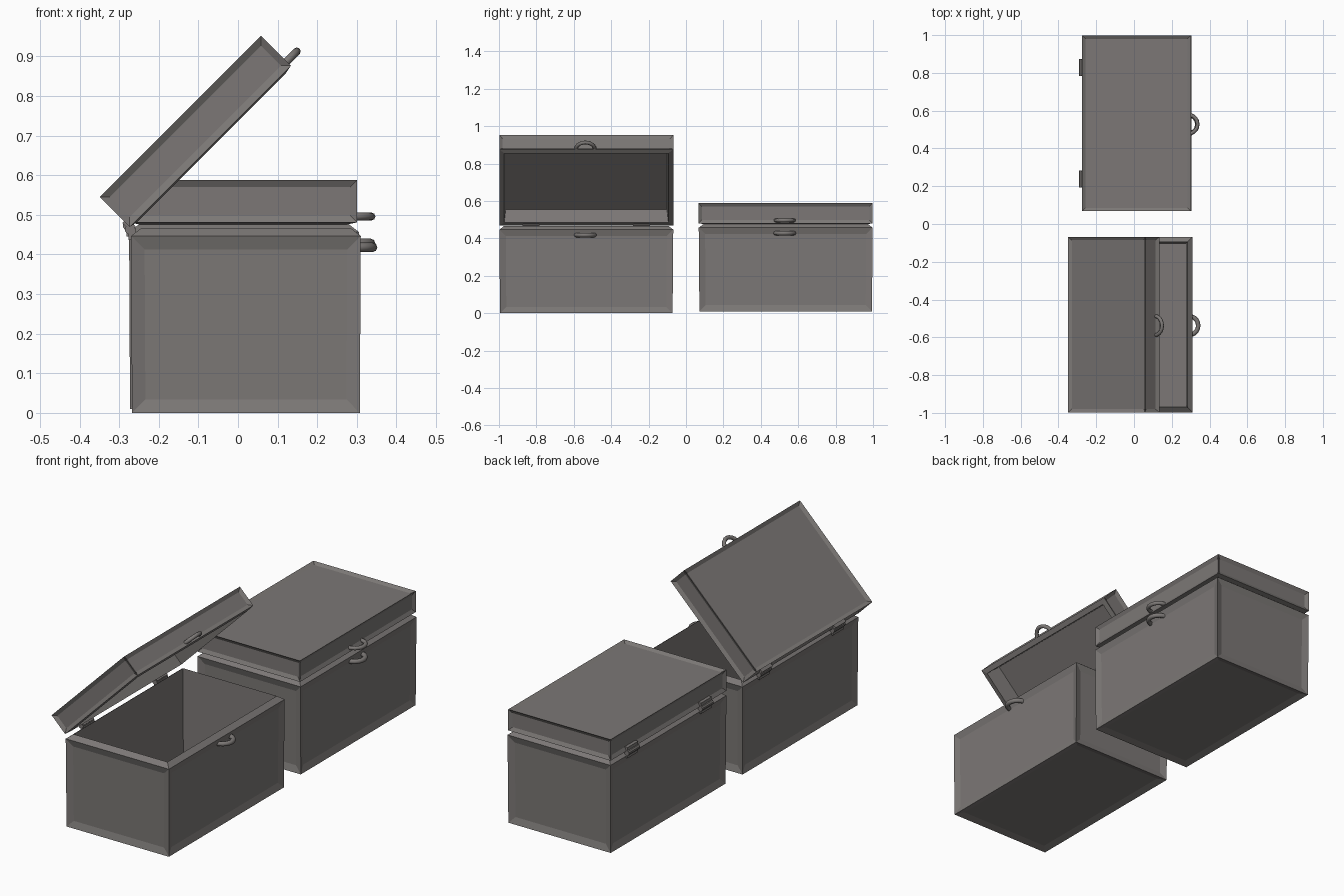
import bpy, bmesh, math
from mathutils import Matrix, Vector

if "Cube" in bpy.data.objects:
    bpy.data.objects.remove(bpy.data.objects["Cube"])

grey = bpy.data.materials.new("warm grey metal")
grey.diffuse_color = (0.2, 0.187, 0.18, 1)
grey.use_nodes = True
grey.node_tree.nodes["Principled BSDF"].inputs["Base Color"].default_value = grey.diffuse_color

LEN_Y = 0.93   # chest length
DEPTH = 0.58   # chest depth
T = Matrix.Translation


def finish(name, bm, matrix, smooth=False):
    me = bpy.data.meshes.new(name)
    bmesh.ops.recalc_face_normals(bm, faces=bm.faces[:])
    for f in bm.faces:
        f.smooth = smooth
    bm.to_mesh(me)
    bm.free()
    me.materials.append(grey)
    ob = bpy.data.objects.new(name, me)
    ob.matrix_world = matrix
    bpy.context.collection.objects.link(ob)
    return ob


def tray(dx, dy, h, panel, rim, floor, taper):
    """Open box with recessed outer panels, a sloping rim and a hollow inside."""
    bm = bmesh.new()
    bmesh.ops.create_cube(bm, size=1, matrix=T((0, 0, h / 2)) @ Matrix.Diagonal((dx, dy, h, 1)))
    for v in bm.verts:
        if v.co.z < h / 2:
            v.co.x *= taper
            v.co.y *= taper
    bm.normal_update()
    top = max(bm.faces, key=lambda f: f.calc_center_median().z)
    outer = [f for f in bm.faces if f != top]
    bmesh.ops.inset_individual(bm, faces=outer, thickness=panel, depth=-0.01, use_even_offset=True)
    # sloping rim, then the cavity
    bmesh.ops.inset_individual(bm, faces=[top], thickness=0.026, depth=rim, use_even_offset=True)
    bmesh.ops.inset_individual(bm, faces=[top], thickness=0.008, depth=-(h + rim - floor), use_even_offset=True)
    return bm


def half_ring(name, matrix, minor):
    """Half ring lying flat and bulging towards +x."""
    bm = bmesh.new()
    c = bmesh.ops.create_circle(bm, segments=8, radius=minor,
                                matrix=T((0, -0.05, 0)) @ Matrix.Rotation(math.pi / 2, 4, 'Y'))
    bmesh.ops.spin(bm, geom=c["verts"] + bm.edges[:], cent=(0, 0, 0), axis=(0, 0, 1),
                   angle=math.pi, steps=10)
    return finish(name, bm, matrix, True)


def chest(tag, y, dx, dz, angle):
    place = T((dx, y, dz))
    # base
    finish(tag + "_base", tray(DEPTH, LEN_Y, 0.447, 0.034, 0.02, 0.03, 0.992),
           place @ T((0.02, 0, 0)))
    half_ring(tag + "_base_ring", place @ T((0.29, -0.005, 0.418)), 0.012)
    # lid turns about its lower back edge
    hinge = place @ T((-0.27, 0, 0.466)) @ Matrix.Rotation(-angle, 4, 'Y')
    bm = tray(0.576, LEN_Y, 0.107, 0.018, 0.005, 0.022, 1)
    bmesh.ops.transform(bm, verts=bm.verts[:],
                        matrix=T((0.288, 0, 0.112)) @ Matrix.Rotation(math.pi, 4, 'X'))
    finish(tag + "_lid", bm, hinge)
    half_ring(tag + "_lid_ring", hinge @ T((0.562, -0.005, 0.02)), 0.01)
    # hinge barrels with a leaf on the base and one on the lid
    for i, hy in enumerate((-0.295, 0.295)):
        bm = bmesh.new()
        bmesh.ops.create_cone(bm, cap_ends=True, segments=10, radius1=0.013, radius2=0.013,
                              depth=0.09, matrix=Matrix.Rotation(math.pi / 2, 4, 'X'))
        finish(f"{tag}_hinge_barrel_{i}", bm, place @ T((-0.273, hy, 0.463)))
        for part, m, z in (("base", place @ T((-0.27, hy, 0.463)), -0.012),
                           ("lid", hinge @ T((0, hy, 0)), 0.01)):
            bm = bmesh.new()
            bmesh.ops.create_cube(bm, size=1, matrix=T((0.003, 0, z)) @ Matrix.Diagonal((0.018, 0.085, 0.03, 1)))
            finish(f"{tag}_{part}_hinge_leaf_{i}", bm, m)


chest("open_chest", -0.533, 0, 0, math.radians(45))
chest("closed_chest", 0.533, -0.005, 0.01, 0)
